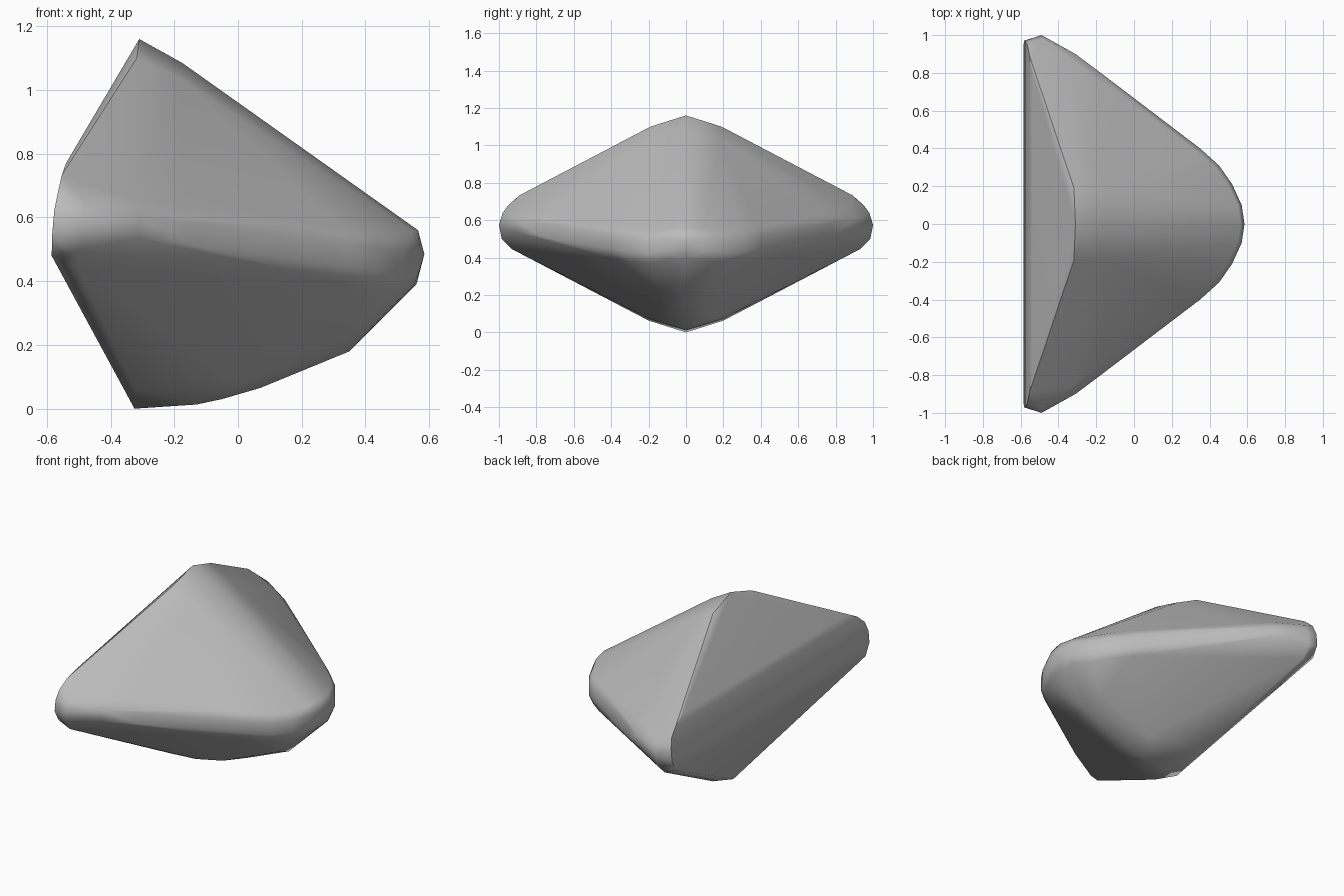
import bpy
import bmesh
import math

cube = bpy.data.objects.get("Cube")
if cube:
    bpy.data.objects.remove(cube, do_unlink=True)

# Flat grey stone colour
stone = bpy.data.materials.new("stone grey")
stone.use_nodes = True
grey = (0.5, 0.5, 0.5, 1)
stone.diffuse_color = grey
stone.node_tree.nodes["Principled BSDF"].inputs["Base Color"].default_value = grey

# Centre profile: crest, nose and keel
centre = [(-0.31, 0, 1.16), (-0.175, 0, 1.085), (0.565, 0, 0.56),
          (0.585, 0, 0.485), (0.56, 0, 0.39), (0.35, 0, 0.18),
          (0.07, 0, 0.065), (-0.05, 0, 0.03), (-0.13, 0, 0.013),
          (-0.325, 0, 0)]

# Shoulders that round the crest, the keel and the underside of the nose
shoulders = [(-0.318, 0.19, 1.10), (-0.18, 0.18, 1.035), (0.56, 0.05, 0.55),
             (0.48, 0.12, 0.32), (0.36, 0.14, 0.23), (0, 0.15, 0.085),
             (-0.15, 0.2, 0.075), (-0.325, 0.2, 0.063)]

# Rim of the flat back and the blunt side tip
back_rim = [(-0.54, 0.80, 0.77), (-0.553, 0.89, 0.733), (-0.565, 0.95, 0.68),
            (-0.577, 0.97, 0.62), (-0.583, 0.97, 0.55), (-0.585, 0.93, 0.48)]
tip = [(-0.48, 0.98, 0.64), (-0.49, 1.0, 0.575),
       (-0.50, 0.985, 0.50), (-0.505, 0.93, 0.445)]

# Belt around the widest outline, rounded by an upper and a lower row
belt = [(-0.31, 0.9, 0.57), (-0.15, 0.78, 0.55), (0.35, 0.4, 0.48),
        (0.45, 0.31, 0.465), (0.52, 0.21, 0.46), (0.57, 0.1, 0.47)]
side = shoulders + back_rim + tip
for x, y, z in belt:
    for rise, inset in ((0.035, 0), (0.085, 0.04)):
        for up in (-1, 1):
            side.append((x - inset / 2, y * (1 - inset), z + up * rise))

# Mirror the side points and wrap everything in one convex skin
bm = bmesh.new()
for x, y, z in centre:
    bm.verts.new((x, y, z))
for x, y, z in side:
    for sign in (-1, 1):
        bm.verts.new((x, sign * y, z))
bmesh.ops.convex_hull(bm, input=bm.verts[:])
loose = [v for v in bm.verts if not v.link_faces]
bmesh.ops.delete(bm, geom=loose, context='VERTS')
bmesh.ops.recalc_face_normals(bm, faces=bm.faces[:])
mesh = bpy.data.meshes.new("stone_body")
bm.to_mesh(mesh)
bm.free()
mesh.materials.append(stone)

body = bpy.data.objects.new("stone_body", mesh)
bpy.context.collection.objects.link(body)
bpy.ops.object.select_all(action='DESELECT')
body.select_set(True)
bpy.context.view_layer.objects.active = body
bpy.ops.object.shade_smooth_by_angle(angle=math.radians(40))

# Keep the broad faces flat and the narrow ones soft
weighted = body.modifiers.new("soft_edges", 'WEIGHTED_NORMAL')
weighted.keep_sharp = True
